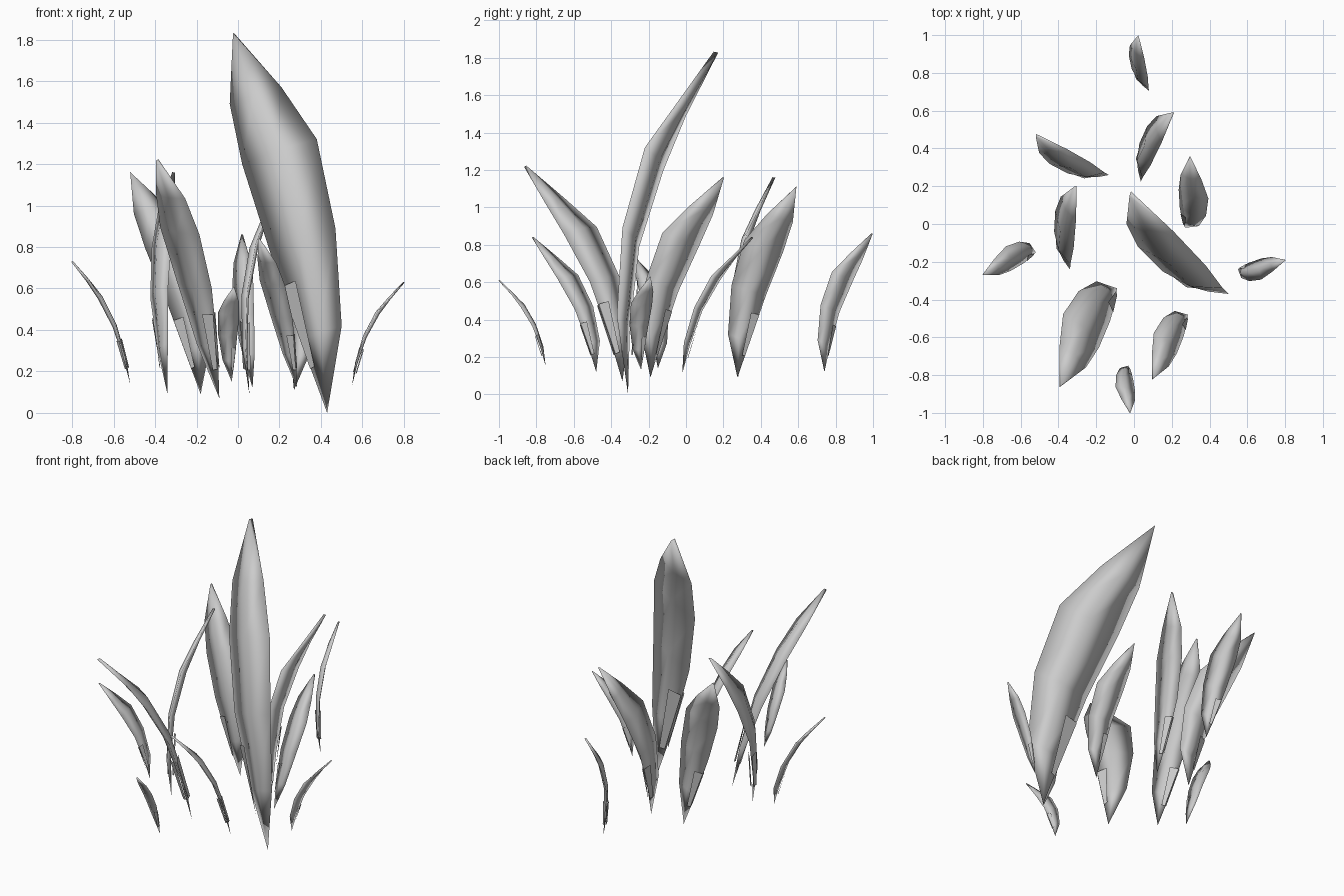
import bpy
import bmesh
from mathutils import Vector, Matrix

if "Cube" in bpy.data.objects:
    bpy.data.objects.remove(bpy.data.objects["Cube"])

# Reference blade: left and right edge points between base and tip
BASE, TIP = Vector((.43, -.31, 0)), Vector((-.02, .16, 1.83))
LEFT = [(.30, -.30, .35), (.15, -.25, .79), (.02, -.12, 1.20), (-.04, 0, 1.49)]
RIGHT = [(.50, -.37, .42), (.47, -.34, .89), (.38, -.22, 1.32), (.21, -.04, 1.57)]


def frame(chord, across):
    """Columns: along the blade, across it, and out of its concave face."""
    u = chord.normalized()
    w = (across - u * across.dot(u)).normalized()
    return Matrix((u, w, u.cross(w))).transposed()


def across_dir(chord, forward, side, up):
    """Width direction given relative to the way the blade leans."""
    h = Vector((chord.x, chord.y, 0)).normalized()
    return h * forward + Vector((h.y, -h.x, 0)) * side + Vector((0, 0, up))


UPRIGHT = (-.34, .175, -.03)
LEANING = (-.02, .257, .11)
CHORD = TIP - BASE
REF = frame(CHORD, across_dir(CHORD, *UPRIGHT))
OUT, WIDE = -REF.col[2], REF.col[1]
FRONT, BACK = .11, .08          # bulge of each face relative to blade width


def blade():
    """Lens-shaped blade: rings of left, front, right, back."""
    pts, faces = [Vector((0, 0, 0))], []
    for l, r in zip(LEFT, RIGHT):
        l, r = Vector(l) - BASE, Vector(r) - BASE
        mid, wide = (l + r) / 2, (r - l).length
        pts += [l, mid + OUT * FRONT * wide, r, mid - OUT * BACK * wide]
    for i in range(4):
        j = (i + 1) % 4
        faces.append((0, 1 + j, 1 + i))
        for k in (1, 5, 9):
            faces.append((k + i, k + j, k + 4 + j, k + 4 + i))
    # slightly blunt tip
    n = len(pts)
    pts += [CHORD + OUT * .013, CHORD - OUT * .013]
    faces += [(13, 14, n), (14, 15, n), (15, 16, n + 1), (16, 13, n + 1),
              (13, n, n + 1), (15, n + 1, n)]
    return pts, faces


def flaps():
    """Small flat flaps on both faces, by the left edge near the base."""
    l0, l1 = Vector(LEFT[0]) - BASE, Vector(LEFT[1]) - BASE
    a, b = l0 * .6, l0.lerp(l1, .58)
    pts, faces = [], []
    for s, in_a, in_b in ((1, .035, .045), (-1, .03, .04)):
        n = len(pts)
        pts += [a + OUT * s * .012, a + WIDE * .03 + OUT * s * in_a,
                b + WIDE * .085 + OUT * s * in_b, b + OUT * s * .012]
        quad = (n, n + 1, n + 2, n + 3)
        faces.append(quad if s > 0 else quad[::-1])
    return pts, faces


BLADE, FLAPS = blade(), flaps()


def leaf(name, base, tip, pose):
    base, tip = Vector(base), Vector(tip)
    chord = tip - base
    scale = chord.length / CHORD.length
    rot = frame(chord, across_dir(chord, *pose)) @ REF.transposed()
    bm = bmesh.new()
    for (pts, faces), smooth in ((BLADE, True), (FLAPS, False)):
        vs = [bm.verts.new(base + rot @ p * scale) for p in pts]
        new = [bm.faces.new([vs[i] for i in f]) for f in faces]
        for f in new:
            f.smooth = smooth
        if smooth:
            bmesh.ops.recalc_face_normals(bm, faces=new)
    me = bpy.data.meshes.new(name)
    bm.to_mesh(me)
    bm.free()
    bpy.context.collection.objects.link(bpy.data.objects.new(name, me))


# Upright blades
for i, (b, t) in enumerate([
        (BASE, TIP),
        ((.07, .74, .12), (.02, .995, .86)),
        ((.055, .275, .09), (.205, .59, 1.11)),
        ((-.18, .28, .09), (-.52, .47, 1.16)),
        ((-.34, -.19, .09), (-.31, .20, 1.16))]):
    leaf(f"upright_leaf_{i + 1}", b, t, UPRIGHT)

# Leaning blades
for i, (b, t) in enumerate([
        ((-.09, -.34, .07), (-.39, -.86, 1.22)),
        ((.27, -.02, .11), (.295, .355, .84)),
        ((-.52, -.15, .14), (-.80, -.27, .73)),
        ((.55, -.24, .13), (.80, -.19, .63)),
        ((.285, -.48, .12), (.10, -.82, .84)),
        ((-.03, -.75, .15), (-.02, -1.0, .61))]):
    leaf(f"leaning_leaf_{i + 1}", b, t, LEANING)
